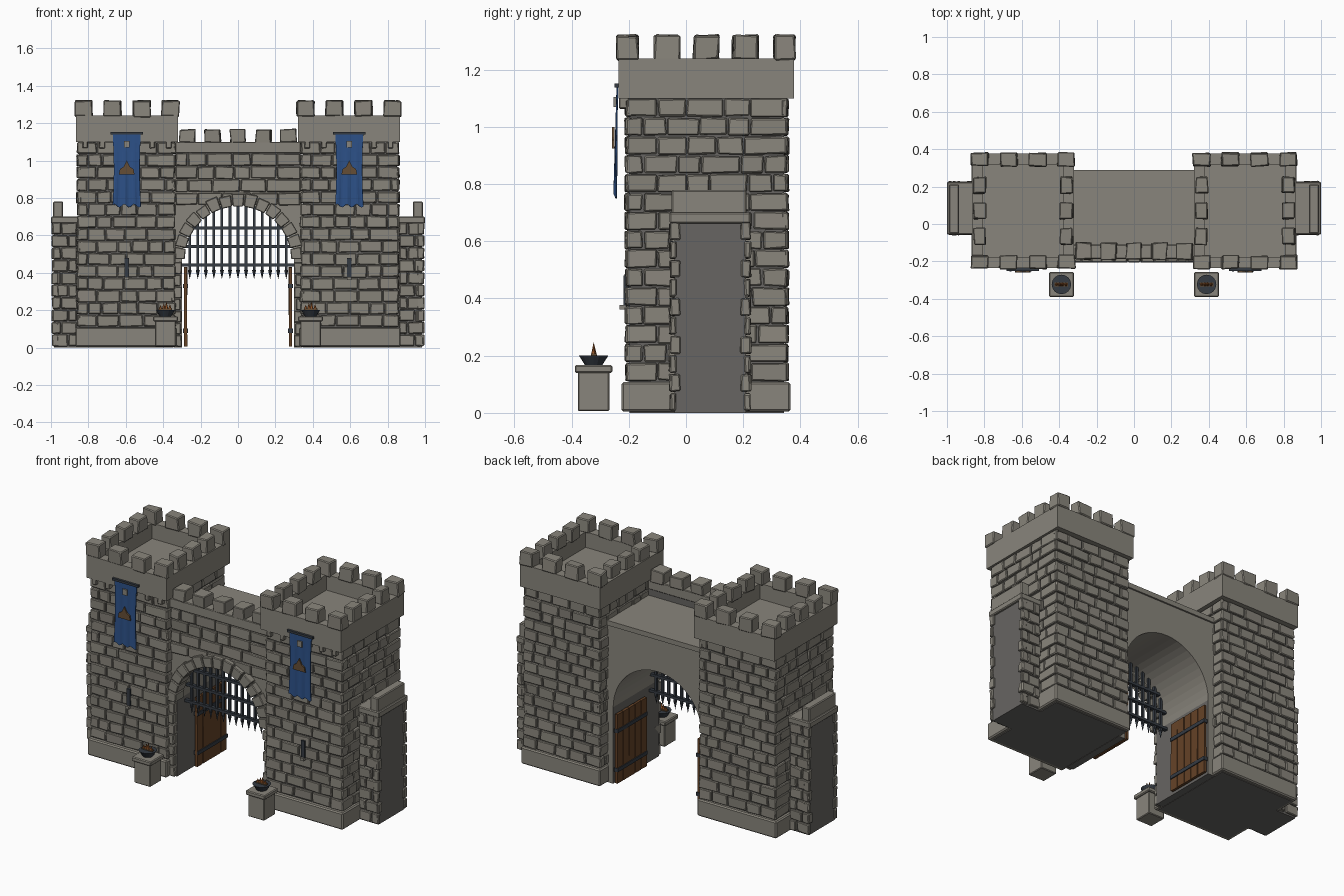
import bpy, bmesh, math, random
from mathutils import Vector, Matrix

random.seed(7)
cube = bpy.data.objects.get("Cube")
if cube:
    bpy.data.objects.remove(cube)


def material(name, r, g, b):
    m = bpy.data.materials.new(name)
    m.use_nodes = True
    m.diffuse_color = (r, g, b, 1)
    m.node_tree.nodes["Principled BSDF"].inputs["Base Color"].default_value = (r, g, b, 1)
    return m


STONE = material("warm grey stone", 0.25, 0.235, 0.2)
MORTAR = material("dark mortar", 0.135, 0.13, 0.122)
IRON = material("blackened iron", 0.035, 0.043, 0.055)
WOOD = material("oak wood", 0.13, 0.055, 0.02)
BLUE = material("blue cloth", 0.025, 0.08, 0.24)
BRONZE = material("bronze", 0.13, 0.075, 0.035)
FLAME = material("ember orange", 0.3, 0.09, 0.02)


def finish(bm, name, mats, bevel=0):
    bmesh.ops.recalc_face_normals(bm, faces=bm.faces[:])
    me = bpy.data.meshes.new(name)
    bm.to_mesh(me)
    bm.free()
    ob = bpy.data.objects.new(name, me)
    bpy.context.collection.objects.link(ob)
    for m in mats:
        me.materials.append(m)
    if bevel:
        mod = ob.modifiers.new("worn_edges", "BEVEL")
        mod.width, mod.segments = bevel, 1
    return ob


def block(bm, lo, hi, jitter=0):
    """Box between two corners, with optionally uneven corners."""
    lo, hi = Vector(lo), Vector(hi)
    mid, size = (lo + hi) / 2, hi - lo
    for v in bmesh.ops.create_cube(bm, size=1)["verts"]:
        v.co = mid + Vector(a * b for a, b in zip(v.co, size))
        v.co += Vector(random.uniform(-jitter, jitter) for _ in range(3))


def box(name, lo, hi, mat, bevel=0):
    bm = bmesh.new()
    block(bm, lo, hi)
    return finish(bm, name, [mat], bevel)


def courses(bm, axis, plane, out, u0, u1, z0, z1, rows, length):
    """Lay staggered rows of uneven stones on one wall face."""
    h = (z1 - z0) / rows
    for r in range(rows):
        za, zb = z0 + r * h, z0 + (r + 1) * h
        cuts = [u0]
        step = length * (0.55 if r % 2 else 1)
        while cuts[-1] + step < u1 - length * 0.4:
            cuts.append(cuts[-1] + step)
            step = length * random.uniform(0.7, 1.3)
        cuts.append(u1)
        for a, b in zip(cuts, cuts[1:]):
            d = random.uniform(-0.004, 0.004)
            n = sorted((plane - out * 0.02, plane + out * d))
            u = (a + 0.003, b - 0.003)
            lo, hi = ((u[0], n[0]), (u[1], n[1])) if axis == "y" else ((n[0], u[0]), (n[1], u[1]))
            block(bm, (*lo, za + 0.003), (*hi, zb - 0.003), 0.0035)


def span(s, a, b):
    """Mirror an x range to side s."""
    return sorted((s * a, s * b))


# Gate passage profile: rectangle with an arched opening
HW, SPRING = 0.3, 0.47
bm = bmesh.new()
arch = [(HW * math.cos(math.pi * i / 24), SPRING + HW * math.sin(math.pi * i / 24)) for i in range(25)]
outline = [(0.345, 0), (HW, 0)] + arch + [(-HW, 0), (-0.345, 0), (-0.345, 0.98), (0.345, 0.98)]
face = bm.faces.new([bm.verts.new((x, -0.165, z)) for x, z in outline])
ext = bmesh.ops.extrude_face_region(bm, geom=[face])["geom"]
bmesh.ops.translate(bm, vec=(0, 0.445, 0), verts=[g for g in ext if isinstance(g, bmesh.types.BMVert)])
for f in bm.faces:
    f.material_index = int(abs(f.normal.x) > 0.999 or f.calc_center_median().z < 0.01)
finish(bm, "gate_passage", [STONE, MORTAR])
box("gate_roof", (-0.335, -0.165, 0.97), (0.335, 0.29, 1.0), STONE)
box("gate_parapet", (-0.335, -0.187, 1.04), (0.335, -0.11, 1.1), STONE, 0.004)
box("gate_parapet_core", (-0.335, -0.168, 0.95), (0.335, -0.115, 1.05), MORTAR)

# Gate front masonry, battlements, arch ring and jamb stones
bm = bmesh.new()
courses(bm, "y", -0.182, -1, -0.335, 0.335, 0.76, 1.04, 4, 0.12)
for i in range(5):
    x = (i - 2) * 0.135
    block(bm, (x - 0.042, -0.19, 1.095), (x + 0.042, -0.1, 1.167), 0.005)
for s in (-1, 1):
    for i in range(7):
        xa, xb = span(s, 0.302 + 0.006 * (i % 2), 0.345)
        block(bm, (xa, -0.19, 0.005 + i * 0.065), (xb, -0.12, 0.065 + i * 0.065), 0.003)
finish(bm, "gate_stones", [STONE], 0.004)
bm = bmesh.new()
COUNT = 15
for i in range(COUNT):
    a0, a1 = (math.pi * (i + k) / COUNT for k in (0.04, 0.96))
    r1 = 0.35 + random.uniform(-0.008, 0.008)
    ring = [(r * math.cos(a), SPRING + r * math.sin(a)) for r, a in ((0.285, a0), (r1, a0), (r1, a1), (0.285, a1))]
    front, back = [[bm.verts.new((x, y, z)) for x, z in ring] for y in (-0.205, -0.12)]
    bm.faces.new(front)
    bm.faces.new(back)
    for k in range(4):
        bm.faces.new((front[k], front[k - 1], back[k - 1], back[k]))
finish(bm, "arch_stones", [STONE], 0.004)

# Portcullis
bm = bmesh.new()
for i in range(13):
    x = (i - 6) * 0.043
    top = SPRING + math.sqrt(HW ** 2 - x ** 2)
    block(bm, (x - 0.007, -0.087, 0.41), (x + 0.007, -0.073, top))
    bmesh.ops.create_cone(bm, cap_ends=True, segments=4, radius1=0, radius2=0.011, depth=0.05,
                          matrix=Matrix.Translation((x, -0.08, 0.39)))
for z in (0.44, 0.54, 0.64):
    w = math.sqrt(HW ** 2 - max(0, z - SPRING) ** 2)
    block(bm, (-w, -0.091, z - 0.008), (w, -0.069, z + 0.008))
finish(bm, "portcullis", [IRON])

X0, X1, Y0, Y1 = 0.335, 0.86, -0.21, 0.355
for s, side in ((-1, "right"), (1, "left")):
    # Tower core, plinth and wall stones
    a, b = span(s, X0 + 0.012, X1 - 0.012)
    box(side + "_tower_core", (a, Y0 + 0.012, 0), (b, Y1 - 0.012, 1.11), MORTAR)
    a, b = span(s, 0.33, 0.87)
    box(side + "_tower_plinth", (a, -0.225, 0.004), (b, 0.365, 0.108), STONE, 0.007)
    bm = bmesh.new()
    a, b = span(s, X0, X1)
    for plane, out in ((Y0, -1), (Y1, 1)):
        courses(bm, "y", plane, out, a, b, 0.11, 1.1, 15, 0.105)
    for plane, out in ((a, -1), (b, 1)):
        courses(bm, "x", plane, out, Y0, Y1, 0.11, 1.1, 15, 0.11)
    finish(bm, side + "_tower_stones", [STONE], 0.004)

    # Tower parapet walls, floor, merlons and corbels
    PX0, PX1, PY0, PY1, T = 0.32, 0.866, -0.236, 0.377, 0.06
    a, b = span(s, PX0, PX1)
    box(side + "_tower_floor", (a + 0.01, PY0 + 0.01, 1.102), (b - 0.01, PY1 - 0.01, 1.145), STONE)
    bm = bmesh.new()
    for y in (PY0, PY1 - T):
        block(bm, (a, y, 1.1), (b, y + T, 1.24))
    for x in (a, b - T):
        block(bm, (x, PY0 + T, 1.1), (x + T, PY1 - T, 1.24))
    finish(bm, side + "_tower_parapet", [STONE])
    bm = bmesh.new()
    for i in range(4):
        for j in range(5):
            if i in (0, 3) or j in (0, 4):
                x = a + 0.041 + i * (b - a - 0.082) / 3
                y = PY0 + 0.032 + j * (PY1 - PY0 - 0.064) / 4
                hx = 0.047 if j in (0, 4) else 0.034
                hy = 0.036 if j in (0, 4) else 0.044
                block(bm, (x - hx, y - hy, 1.235), (x + hx, y + hy, 1.32), 0.005)
    finish(bm, side + "_tower_merlons", [STONE], 0.005)
    bm = bmesh.new()
    for i in range(6):
        x = a + 0.05 + i * (b - a - 0.1) / 5
        block(bm, (x - 0.014, -0.232, 1.065), (x + 0.014, -0.2, 1.105), 0.003)
    finish(bm, side + "_corbels", [STONE], 0.003)

    # Side buttress with exposed core, coping and upper wall stub
    a, b = span(s, 0.84, 0.985)
    box(side + "_buttress_core", (a, -0.04, 0), (b, 0.21, 0.67), MORTAR)
    bm = bmesh.new()
    a, b = span(s, 0.86, 0.993)
    for plane, out in ((-0.055, -1), (0.225, 1)):
        courses(bm, "y", plane, out, a, b, 0.005, 0.67, 10, 0.085)
    for i in range(10):
        z = 0.005 + i * 0.0665
        xa, xb = span(s, 0.96, 0.995)
        w = 0.02 + 0.014 * (i % 2)
        block(bm, (xa, -0.055, z + 0.003), (xb, -0.055 + w, z + 0.063), 0.003)
        block(bm, (xa, 0.225 - w, z + 0.003), (xb, 0.225, z + 0.063), 0.003)
    finish(bm, side + "_buttress_stones", [STONE], 0.004)
    a, b = span(s, 0.85, 1.0)
    box(side + "_buttress_coping", (a, -0.057, 0.663), (b, 0.225, 0.7), STONE, 0.005)
    a, b = span(s, 0.935, 0.988)
    box(side + "_buttress_top", (a, -0.05, 0.695), (b, 0.212, 0.78), STONE, 0.005)

    # Open door leaf with planks and iron straps
    bm = bmesh.new()
    for i in range(5):
        a, b = span(s, 0.272, 0.288)
        y = -0.01 + i * 0.058
        block(bm, (a, y + 0.002, 0.006), (b, y + 0.056, 0.43), 0.001)
    finish(bm, side + "_door_planks", [WOOD])
    bm = bmesh.new()
    for z in (0.09, 0.33):
        a, b = span(s, 0.267, 0.293)
        block(bm, (a, -0.008, z - 0.011), (b, 0.282, z + 0.011))
    finish(bm, side + "_door_straps", [IRON])

    # Arrow slit with sill, and banner hanging from a rod
    c = s * 0.595
    box(side + "_arrow_slit", (c - 0.012, -0.219, 0.375), (c + 0.012, -0.2, 0.48), IRON)
    box(side + "_slit_sill", (c - 0.012, -0.232, 0.362), (c + 0.012, -0.2, 0.378), STONE)
    box(side + "_banner_rod", (c - 0.088, -0.25, 1.138), (c + 0.088, -0.236, 1.152), IRON)
    bm = bmesh.new()
    bmesh.ops.create_grid(bm, x_segments=16, y_segments=8, size=0.5)
    for v in bm.verts:
        u, t = v.co.x, 0.5 - v.co.y
        ripple = math.sin(u * 18) * t
        v.co = (c + u * (0.15 - 0.012 * math.sin(math.pi * t)),
                -0.243 - 0.007 * t + 0.004 * ripple, 1.143 - t * (0.385 + 0.009 * ripple))
    flag = finish(bm, side + "_banner", [BLUE])
    flag.modifiers.new("thickness", "SOLIDIFY").thickness = 0.005
    box(side + "_banner_tag", (c - 0.015, -0.253, 1.07), (c + 0.015, -0.245, 1.105), STONE)
    bm = bmesh.new()
    shape = [(-0.042, 0.925), (0.042, 0.925), (0.036, 0.955), (0.018, 0.965), (0, 1.0), (-0.018, 0.965), (-0.036, 0.955)]
    f = bm.faces.new([bm.verts.new((c + x, -0.258, z)) for x, z in shape])
    g = bmesh.ops.extrude_face_region(bm, geom=[f])["geom"]
    bmesh.ops.translate(bm, vec=(0, 0.008, 0), verts=[v for v in g if isinstance(v, bmesh.types.BMVert)])
    finish(bm, side + "_banner_ornament", [BRONZE])

    # Brazier on a stone pedestal
    c, y = s * 0.388, -0.323
    box(side + "_pedestal", (c - 0.055, y - 0.055, 0.006), (c + 0.055, y + 0.055, 0.145), STONE, 0.004)
    box(side + "_pedestal_cap", (c - 0.066, y - 0.066, 0.14), (c + 0.066, y + 0.066, 0.167), STONE, 0.005)
    bm = bmesh.new()
    bmesh.ops.create_cone(bm, cap_ends=True, segments=16, radius1=0.03, radius2=0.052, depth=0.035,
                          matrix=Matrix.Translation((c, y, 0.184)))
    finish(bm, side + "_brazier_bowl", [IRON])
    bm = bmesh.new()
    for dx, h in ((-0.026, 0.028), (-0.009, 0.04), (0.005, 0.047), (0.024, 0.032)):
        bmesh.ops.create_cone(bm, cap_ends=True, segments=5, radius1=0.012, radius2=0, depth=h,
                              matrix=Matrix.Translation((c + dx, y, 0.2 + h / 2)))
    finish(bm, side + "_flames", [FLAME])
    box(side + "_firewood", (c - 0.036, y - 0.01, 0.199), (c + 0.036, y + 0.01, 0.208), BRONZE)
